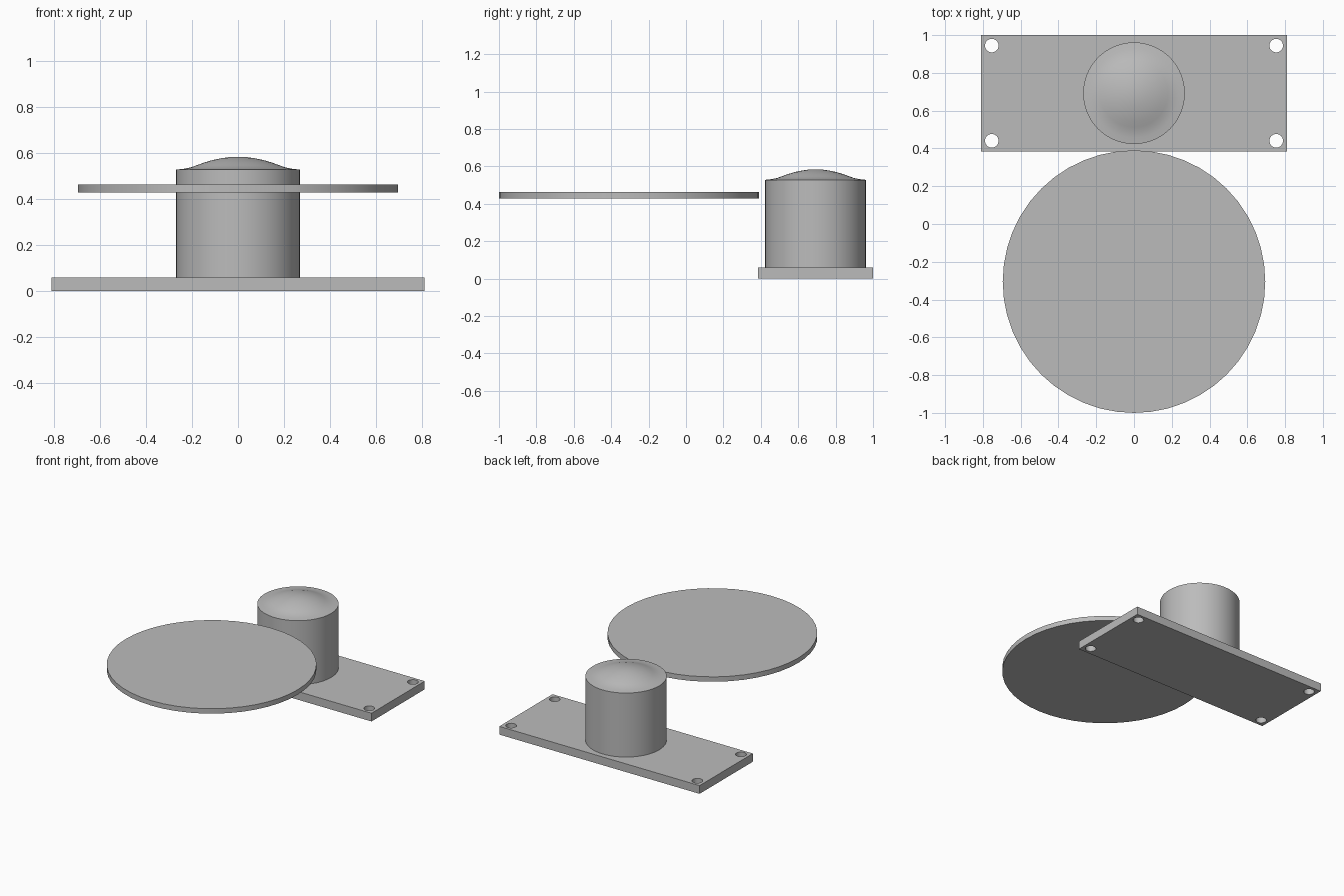
import bpy, bmesh, math
from mathutils import Matrix, Vector

cube = bpy.data.objects.get("Cube")
if cube:
    bpy.data.objects.remove(cube, do_unlink=True)

# One plain grey for every part
grey = bpy.data.materials.new("plain grey")
grey.use_nodes = True
colour = (0.5, 0.5, 0.5, 1)
grey.diffuse_color = colour
grey.node_tree.nodes["Principled BSDF"].inputs["Base Color"].default_value = colour


def finish(name, bm, location=(0, 0, 0), smooth=True):
    bmesh.ops.recalc_face_normals(bm, faces=bm.faces)
    mesh = bpy.data.meshes.new(name)
    bm.to_mesh(mesh)
    bm.free()
    mesh.materials.append(grey)
    ob = bpy.data.objects.new(name, mesh)
    ob.location = location
    bpy.context.collection.objects.link(ob)
    if smooth:
        bpy.ops.object.select_all(action='DESELECT')
        ob.select_set(True)
        bpy.context.view_layer.objects.active = ob
        bpy.ops.object.shade_smooth_by_angle(angle=math.radians(30))
    return ob


def lathe(name, profile, steps, location):
    """Spin a radius/height profile, from axis to axis, about z."""
    bm = bmesh.new()
    verts = [bm.verts.new((r, 0, z)) for r, z in profile]
    edges = [bm.edges.new(pair) for pair in zip(verts, verts[1:])]
    bmesh.ops.spin(bm, geom=verts + edges, cent=(0, 0, 0), axis=(0, 0, 1),
                   angle=math.tau, steps=steps)
    bmesh.ops.remove_doubles(bm, verts=bm.verts, dist=0.0001)
    return finish(name, bm, location)


# Base plate
PLATE = Vector((1.62, 0.615, 0.06))
CENTRE_Y = 0.6925
bm = bmesh.new()
bmesh.ops.create_cube(bm, size=1, matrix=Matrix.Diagonal((*PLATE, 1)))
plate = finish("base_plate", bm, (0, CENTRE_Y, PLATE.z / 2), smooth=False)

# Four corner screw holes
bm = bmesh.new()
for sx in (-1, 1):
    for sy in (-1, 1):
        bmesh.ops.create_cone(bm, cap_ends=True, segments=32, radius1=0.036,
                              radius2=0.036, depth=0.2,
                              matrix=Matrix.Translation((sx * 0.753, sy * 0.252, 0)))
cutter = finish("screw_hole_cutter", bm, plate.location, smooth=False)
cutter.hide_render = True
cutter.hide_set(True)
holes = plate.modifiers.new("screw holes", 'BOOLEAN')
holes.operation = 'DIFFERENCE'
holes.solver = 'EXACT'
holes.object = cutter

# Round housing with a domed cap
lathe("domed_housing",
      [(0, 0.06), (0.269, 0.06), (0.269, 0.528), (0.235, 0.532), (0.205, 0.538),
       (0.18, 0.547), (0.15, 0.558), (0.11, 0.57), (0.07, 0.578),
       (0.035, 0.583), (0, 0.584)],
      64, (0, CENTRE_Y, 0))

# Flat round disc held in front of the housing
lathe("front_disc", [(0, 0.428), (0.695, 0.428), (0.695, 0.464), (0, 0.464)],
      48, (0, -0.305, 0))
